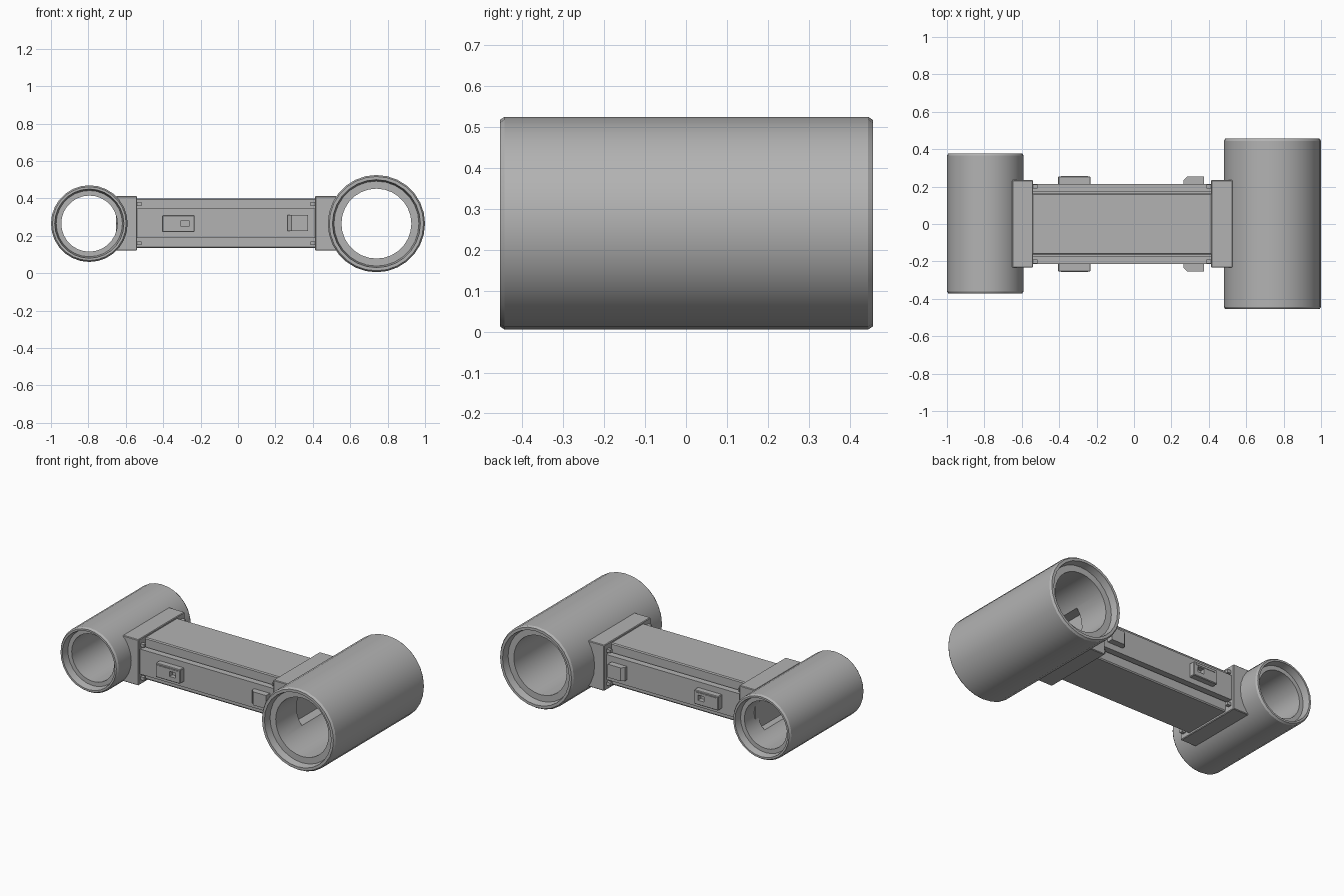
import bpy, bmesh, math
from mathutils import Vector

cube = bpy.data.objects.get("Cube")
if cube:
    bpy.data.objects.remove(cube, do_unlink=True)

ZC = 0.265
SIDES = 28

grey = bpy.data.materials.new("plain grey")
grey.use_nodes = True
COLOUR = (0.45, 0.45, 0.45, 1)
grey.diffuse_color = COLOUR
grey.node_tree.nodes["Principled BSDF"].inputs["Base Color"].default_value = COLOUR


def finish(name, bm):
    bmesh.ops.recalc_face_normals(bm, faces=bm.faces)
    mesh = bpy.data.meshes.new(name)
    bm.to_mesh(mesh)
    bm.free()
    mesh.materials.append(grey)
    obj = bpy.data.objects.new(name, mesh)
    bpy.context.collection.objects.link(obj)
    return obj


def box(name, x, y, z, bevel=0.0):
    """Box from (min, max) pairs."""
    bm = bmesh.new()
    bmesh.ops.create_cube(bm, size=1)
    for v in bm.verts:
        v.co = Vector([(a + b) / 2 + c * (b - a) for (a, b), c in zip((x, y, z), v.co)])
    if bevel:
        bmesh.ops.bevel(bm, geom=bm.edges[:], offset=bevel, segments=1, affect='EDGES')
    return finish(name, bm)


def prism(name, outline, axis, low, high):
    """Extrude a 2D outline along x (y,z points) or z (x,y points)."""
    bm = bmesh.new()
    put = (lambda p, d: (d, *p)) if axis == 'x' else (lambda p, d: (*p, d))
    rings = [[bm.verts.new(put(p, d)) for p in outline] for d in (low, high)]
    n = len(outline)
    for ring in rings:
        bm.faces.new(ring)
    for i in range(n):
        j = (i + 1) % n
        bm.faces.new((rings[0][i], rings[0][j], rings[1][j], rings[1][i]))
    return finish(name, bm)


def cut(obj, cutter):
    mod = obj.modifiers.new("opening", 'BOOLEAN')
    mod.operation = 'DIFFERENCE'
    mod.solver = 'EXACT'
    mod.object = cutter
    cutter.hide_render = True
    cutter.hide_viewport = True
    cutter.display_type = 'WIRE'
    bpy.context.view_layer.objects.active = obj
    bpy.ops.object.modifier_apply(modifier=mod.name)
    bpy.data.objects.remove(cutter, do_unlink=True)


def tube(name, x, y, outer, rim, bore):
    """Open tube along y, with a chamfered edge and a rebate at each end."""
    front, back = y
    lip = 0.045
    profile = [(outer - 0.008, front), (outer, front + 0.012),
               (outer, back - 0.012), (outer - 0.008, back),
               (rim, back), (rim - 0.008, back - lip), (bore, back - lip),
               (bore, front + lip), (rim - 0.008, front + lip), (rim, front)]
    bm = bmesh.new()
    rings = []
    for i in range(SIDES):
        a = 2 * math.pi * i / SIDES
        rings.append([bm.verts.new((x + r * math.cos(a), d, ZC + r * math.sin(a)))
                      for r, d in profile])
    n = len(profile)
    for i in range(SIDES):
        p, q = rings[i], rings[(i + 1) % SIDES]
        for k in range(n):
            m = (k + 1) % n
            bm.faces.new((p[k], p[m], q[m], q[k]))
    return finish(name, bm)


def smooth(obj):
    bpy.ops.object.select_all(action='DESELECT')
    obj.select_set(True)
    bpy.context.view_layer.objects.active = obj
    bpy.ops.object.shade_smooth_by_angle(angle=math.radians(30))


# Tubes, opened on the side that meets the beam
large = tube("large_tube", 0.74, (-0.455, 0.457), 0.26, 0.235, 0.187)
small = tube("small_tube", -0.795, (-0.372, 0.378), 0.205, 0.185, 0.15)
for obj, span in ((large, (0.52, 0.74)), (small, (-0.795, -0.64))):
    cut(obj, box("opening_cutter", span, (-0.2, 0.2), (ZC - 0.11, ZC + 0.11)))
    smooth(obj)

# Brackets joining the beam to the tubes
box("large_bracket", (0.412, 0.527), (-0.233, 0.235), (0.12, 0.412), 0.004)
box("small_bracket", (-0.652, -0.54), (-0.233, 0.235), (0.12, 0.412), 0.004)

# Beam with stepped corners and a thin groove beside the raised panels
quarter = [(0.215, 0.08), (0.174, 0.08), (0.174, 0.07), (0.162, 0.07),
           (0.162, 0.126), (0.157, 0.133)]
corners = quarter + [(-y, z) for y, z in reversed(quarter)]
section = corners + [(-y, -z) for y, z in corners]
prism("beam", [(y, ZC + z + 0.002) for y, z in section], 'x', -0.55, 0.42)

# Latches, bolts and corner stops, alike on both sides
for side, s in (("front", -1), ("back", 1)):
    def depth(a, b):
        return tuple(sorted((s * a, s * b)))

    latch = box(side + "_latch", (-0.405, -0.232), depth(0.2, 0.254), (0.22, 0.31), 0.004)
    cut(latch, box("latch_cutter", (-0.305, -0.262), depth(0.225, 0.3), (0.25, 0.283)))
    box(side + "_latch_plate", (-0.39, -0.245), depth(0.25, 0.257), (0.29, 0.3))

    wedge = [(0.265, s * 0.2), (0.265, s * 0.235), (0.285, s * 0.254),
             (0.375, s * 0.254), (0.375, s * 0.2)]
    prism(side + "_catch", wedge, 'z', 0.225, 0.31)

    for x, end in ((0.4, "large"), (-0.528, "small")):
        for level, z in (("upper", 0.37), ("lower", 0.16)):
            box(f"{side}_{level}_{end}_stop", (x - 0.013, x + 0.013),
                depth(0.19, 0.212), (z - 0.01, z + 0.01))
